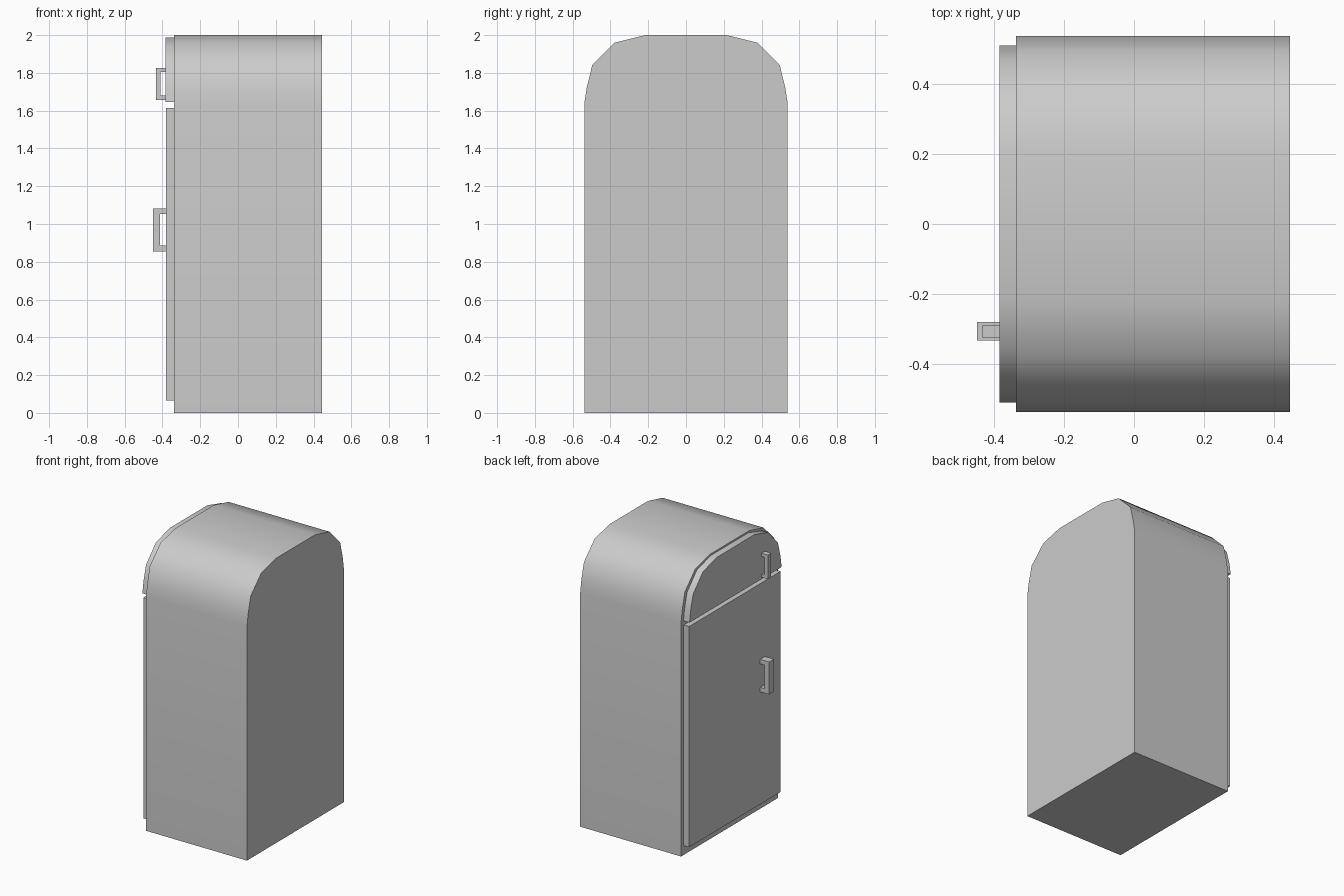
import bpy, bmesh, math

if "Cube" in bpy.data.objects:
    bpy.data.objects.remove(bpy.data.objects["Cube"])


def extrude(name, profile, axis, lo, hi, smooth=False):
    """Extrude a closed 2D profile along x (profile = y,z) or y (profile = x,z)."""
    bm = bmesh.new()
    if axis == "x":
        verts = [bm.verts.new((lo, a, b)) for a, b in profile]
        offset = (hi - lo, 0, 0)
    else:
        verts = [bm.verts.new((a, lo, b)) for a, b in profile]
        offset = (0, hi - lo, 0)
    face = bm.faces.new(verts)
    ext = bmesh.ops.extrude_face_region(bm, geom=[face], use_keep_orig=True)
    moved = [v for v in ext["geom"] if isinstance(v, bmesh.types.BMVert)]
    bmesh.ops.translate(bm, verts=moved, vec=offset)
    bmesh.ops.recalc_face_normals(bm, faces=bm.faces)
    mesh = bpy.data.meshes.new(name)
    bm.to_mesh(mesh)
    bm.free()
    obj = bpy.data.objects.new(name, mesh)
    bpy.context.collection.objects.link(obj)
    if smooth:
        bpy.ops.object.select_all(action="DESELECT")
        obj.select_set(True)
        bpy.context.view_layer.objects.active = obj
        bpy.ops.object.shade_smooth_by_angle(angle=math.radians(40))
    return obj


def mirrored(half):
    """Close a right-hand half outline with its mirror image."""
    return half + [(-y, z) for y, z in reversed(half)]


def handle(name, x_door, x_out, x_in, y0, y1, z0, z1, post):
    """C-shaped pull: a bar with a post at each end."""
    profile = [(x_door, z0), (x_out, z0), (x_out, z1), (x_door, z1),
               (x_door, z1 - post), (x_in, z1 - post),
               (x_in, z0 + post), (x_door, z0 + post)]
    return extrude(name, profile, "y", y0, y1)


# Cabinet with rounded top
cabinet = mirrored([(0.538, 0), (0.538, 1.64), (0.525, 1.725),
                    (0.496, 1.842), (0.378, 1.96), (0.215, 2.0)])
extrude("cabinet", cabinet, "x", -0.338, 0.446, smooth=True)

# Main door
extrude("main_door", mirrored([(0.508, 0.065), (0.508, 1.615)]),
        "x", -0.38, -0.338)

# Freezer door following the rounded top
freezer = mirrored([(0.511, 1.645), (0.499, 1.725), (0.471, 1.83),
                    (0.362, 1.945), (0.21, 1.988)])
extrude("freezer_door", freezer, "x", -0.385, -0.338, smooth=True)

# Door handles
handle("main_handle", -0.38, -0.449, -0.414, -0.334, -0.281, 0.855, 1.083, 0.031)
handle("freezer_handle", -0.385, -0.434, -0.409, -0.326, -0.289, 1.657, 1.827, 0.023)
